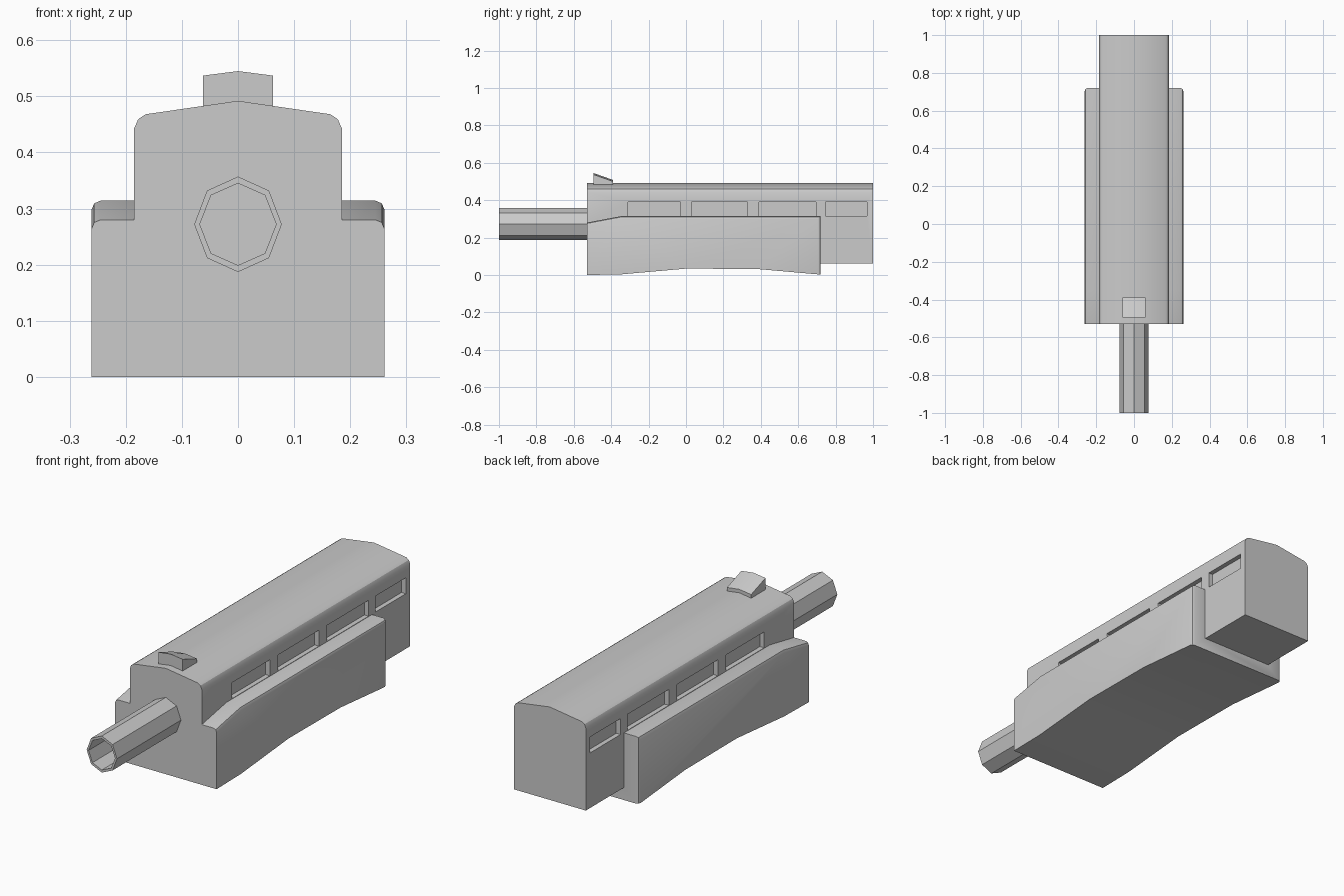
import bpy, bmesh, math

if "Cube" in bpy.data.objects:
    bpy.data.objects.remove(bpy.data.objects["Cube"])


def prism(name, profile, a, b, axis):
    """Extrude a 2D profile along x (profile is y,z) or y (profile is x,z)."""
    bm = bmesh.new()
    place = (lambda p, t: (t, p[0], p[1])) if axis == 'x' else (lambda p, t: (p[0], t, p[1]))
    ends = [[bm.verts.new(place(p, t)) for p in profile] for t in (a, b)]
    for end in ends:
        bm.faces.new(end)
    bridge(bm, *ends)
    return finish(name, bm)


def bridge(bm, r1, r2):
    n = len(r1)
    for i in range(n):
        j = (i + 1) % n
        bm.faces.new((r1[i], r1[j], r2[j], r2[i]))


def finish(name, bm):
    bmesh.ops.recalc_face_normals(bm, faces=bm.faces)
    me = bpy.data.meshes.new(name)
    bm.to_mesh(me)
    bm.free()
    ob = bpy.data.objects.new(name, me)
    bpy.context.collection.objects.link(ob)
    return ob


def activate(ob):
    bpy.ops.object.select_all(action='DESELECT')
    ob.select_set(True)
    bpy.context.view_layer.objects.active = ob


def boolean(ob, tool, operation):
    m = ob.modifiers.new(operation, 'BOOLEAN')
    m.operation, m.solver, m.object = operation, 'EXACT', tool
    activate(ob)
    bpy.ops.object.modifier_apply(modifier=m.name)
    bpy.data.objects.remove(tool)


def mirrored(half):
    return half + [(-x, z) for x, z in reversed(half) if x]


# Upper housing with a gently peaked roof and clipped shoulders
body = prism("housing_with_handguard", mirrored(
    [(0, 0.492), (0.165, 0.468), (0.178, 0.459), (0.185, 0.443), (0.185, 0.06)]),
    -0.53, 1.0, 'y')

# Wide handguard, arched below, softened along top and rear outer edges
guard = prism("handguard", [
    (-0.53, 0.0), (-0.35, 0.003), (0.0, 0.034), (0.38, 0.032), (0.72, 0.002),
    (0.72, 0.314), (-0.35, 0.314), (-0.53, 0.28)], -0.261, 0.261, 'x')
bm = bmesh.new()
bm.from_mesh(guard.data)
soft = [e for e in bm.edges
        if e.verts[0].co.x * e.verts[1].co.x > 0
        and (all(v.co.z > 0.2 for v in e.verts) or all(v.co.y > 0.7 for v in e.verts))
        and not all(v.co.y < -0.5 for v in e.verts)]
bmesh.ops.bevel(bm, geom=soft, offset=0.016, segments=2, profile=0.5, affect='EDGES')
bm.to_mesh(guard.data)
bm.free()
boolean(body, guard, 'UNION')

# Shallow side slots
for y0, y1 in ((-0.31, -0.03), (0.03, 0.33), (0.39, 0.695), (0.745, 0.968)):
    for s in (-1, 1):
        slot = prism("slot_cutter", [(y0, 0.316), (y1, 0.316), (y1, 0.39), (y0, 0.39)],
                     s * 0.163, s * 0.22, 'x')
        boolean(body, slot, 'DIFFERENCE')

# Hollow eight-sided barrel
bm = bmesh.new()
rings = []
for rx, rz, y in ((0.068, 0.073, -0.54), (0.068, 0.073, -1.0),
                  (0.078, 0.085, -1.0), (0.078, 0.085, -0.52)):
    rings.append([bm.verts.new((rx * math.sin(i * math.pi / 4), y,
                                0.272 + rz * math.cos(i * math.pi / 4))) for i in range(8)])
for r1, r2 in zip(rings, rings[1:]):
    bridge(bm, r1, r2)
bm.faces.new(rings[0])
bm.faces.new(rings[3])
barrel = finish("barrel", bm)

# Front sight: ridged wedge sloping down to the rear
sight = prism("front_sight", mirrored([(0, 0.545), (0.062, 0.537), (0.062, 0.48)]),
              -0.495, -0.39, 'y')
for v in sight.data.vertices:
    if v.co.y > -0.4 and v.co.z > 0.5:
        v.co.z -= 0.037

for ob in (body, barrel, sight):
    activate(ob)
    bpy.ops.object.shade_smooth_by_angle(angle=math.radians(30))
